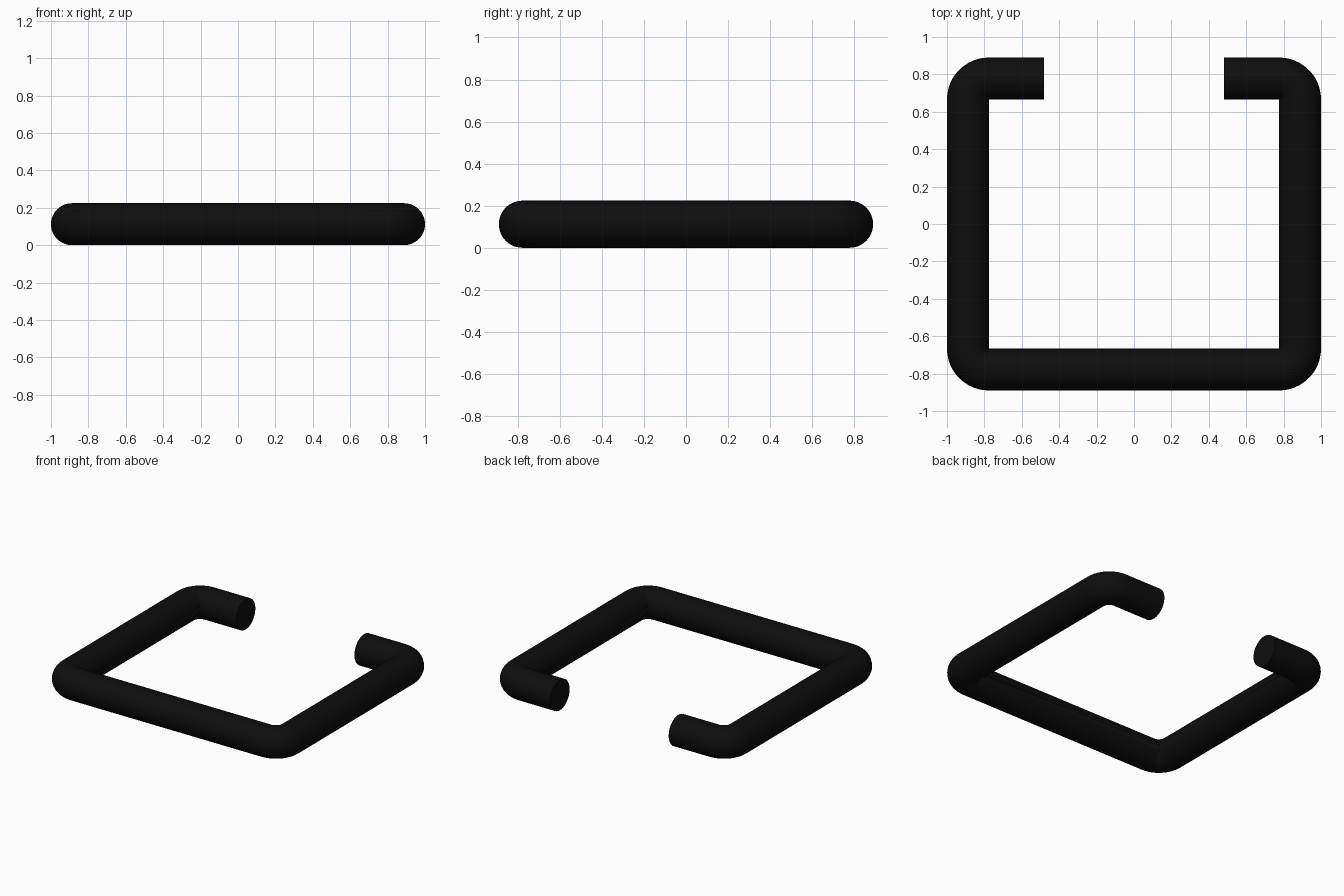
import bpy, bmesh
from math import sin, cos, pi, radians
from mathutils import Vector

if "Cube" in bpy.data.objects:
    bpy.data.objects.remove(bpy.data.objects["Cube"])

R = 0.112             # tube radius; bends pivot on the inner corner
IX, IY = 0.776, 0.666  # inner corner position
GAP = 0.482           # half width of the open side
SIDES, STEPS = 48, 12

# Centre line: (point, outward direction) from left tip round to right tip
def bend(cx, cy, start):
    stations = []
    for i in range(STEPS + 1):
        a = radians(start + 90 * i / STEPS)
        out = Vector((cos(a), sin(a), 0))
        stations.append((Vector((cx, cy, R)) + out * R, out))
    return stations

up = Vector((0, 1, 0))
path = [(Vector((-GAP, IY + R, R)), up)]
for cx, cy, start in ((-IX, IY, 90), (-IX, -IY, 180), (IX, -IY, 270), (IX, IY, 0)):
    path += bend(cx, cy, start)
path.append((Vector((GAP, IY + R, R)), up))

# Sweep a round section along the centre line and cap the flat tips
bm = bmesh.new()
rings = []
for p, out in path:
    rings.append([bm.verts.new(p + R * (out * cos(2 * pi * k / SIDES)
                  + Vector((0, 0, sin(2 * pi * k / SIDES))))) for k in range(SIDES)])
for a, b in zip(rings, rings[1:]):
    for k in range(SIDES):
        j = (k + 1) % SIDES
        bm.faces.new((a[k], a[j], b[j], b[k]))
bm.faces.new(rings[0])
bm.faces.new(rings[-1])
bmesh.ops.remove_doubles(bm, verts=bm.verts, dist=1e-5)
bmesh.ops.recalc_face_normals(bm, faces=bm.faces)

mesh = bpy.data.meshes.new("open_tube_frame")
bm.to_mesh(mesh)
bm.free()
frame = bpy.data.objects.new("open_tube_frame", mesh)
bpy.context.collection.objects.link(frame)

# Black finish, smooth shading with crisp tips
mat = bpy.data.materials.new("black")
mat.diffuse_color = (0.004, 0.004, 0.004, 1)
mat.use_nodes = True
mat.node_tree.nodes["Principled BSDF"].inputs["Base Color"].default_value = mat.diffuse_color
mesh.materials.append(mat)
bpy.context.view_layer.objects.active = frame
frame.select_set(True)
bpy.ops.object.shade_smooth_by_angle(angle=radians(40))
